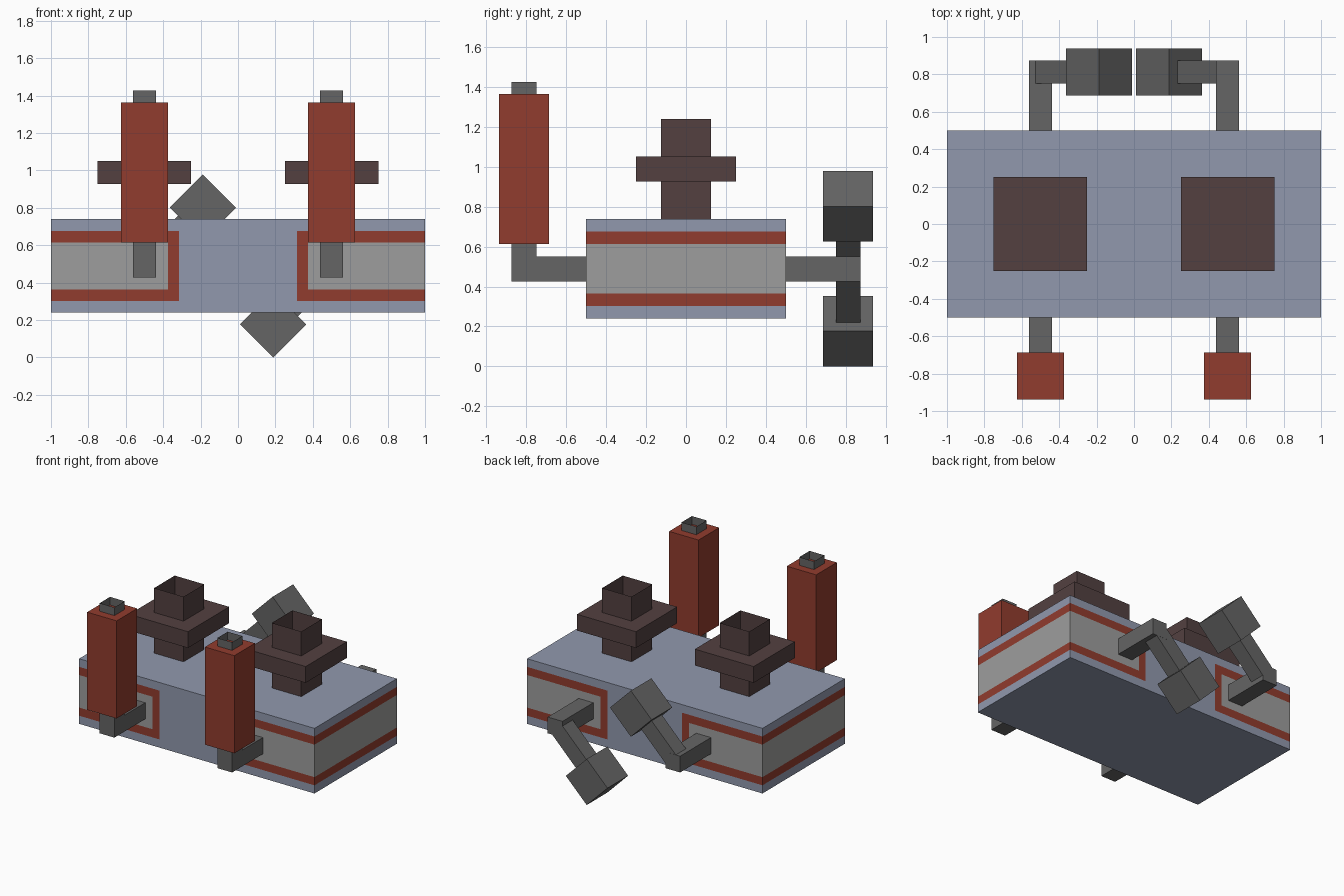
import bpy, bmesh, math
from mathutils import Matrix, Vector

if "Cube" in bpy.data.objects:
    bpy.data.objects.remove(bpy.data.objects["Cube"])

BASE = 0.239            # underside of the main body
MID = BASE + 0.25       # height of the side pipes


def material(name, rgb):
    m = bpy.data.materials.new(name)
    lin = [((c / 255 + 0.055) / 1.055) ** 2.4 for c in rgb]
    m.diffuse_color = (*lin, 1)
    m.use_nodes = True
    m.node_tree.nodes["Principled BSDF"].inputs["Base Color"].default_value = m.diffuse_color
    return m


BLUE = material("blue grey", (145, 153, 174))
RED = material("brick red", (145, 60, 46))
LIGHT = material("light grey", (158, 158, 157))
DARK = material("dark grey", (101, 101, 101))
BROWN = material("dark brown", (83, 64, 64))


def add_object(name, bm, *mats):
    me = bpy.data.meshes.new(name)
    bm.to_mesh(me)
    bm.free()
    for m in mats:
        me.materials.append(m)
    ob = bpy.data.objects.new(name, me)
    bpy.context.collection.objects.link(ob)
    return ob


def box(name, lo, hi, mat, open_ends=False, matrix=Matrix()):
    """Box between two corners; open_ends leaves off the top and bottom."""
    lo, hi = Vector(lo), Vector(hi)
    bm = bmesh.new()
    bmesh.ops.create_cube(bm, size=1)
    if open_ends:
        caps = [f for f in bm.faces if abs(f.normal.z) > 0.5]
        bmesh.ops.delete(bm, geom=caps, context='FACES_ONLY')
    place = Matrix.Translation((lo + hi) / 2) @ Matrix.Diagonal((*(hi - lo), 1))
    bm.transform(matrix @ place)
    return add_object(name, bm, mat)


# Main body, cut along the edges of the painted panels
bm = bmesh.new()
bmesh.ops.create_cube(bm, size=1)
bm.transform(Matrix.Translation((0, 0, MID)) @ Matrix.Diagonal((2, 1, 0.5, 1)))
cuts = [((x, 0, 0), (1, 0, 0)) for x in (-0.375, -0.315, 0.315, 0.375)]
cuts += [((0, 0, MID + z), (0, 0, 1)) for z in (-0.1875, -0.125, 0.125, 0.1875)]
for co, no in cuts:
    geom = bm.verts[:] + bm.edges[:] + bm.faces[:]
    bmesh.ops.bisect_plane(bm, geom=geom, plane_co=co, plane_no=no)
bm.normal_update()
for f in bm.faces:
    c = f.calc_center_median()
    x, z = abs(c.x), abs(c.z - MID)
    if abs(f.normal.z) > 0.5 or x < 0.315 or z > 0.1875:
        f.material_index = 0
    elif x < 0.375 or z > 0.125:
        f.material_index = 1
    else:
        f.material_index = 2
add_object("body", bm, BLUE, RED, LIGHT)

for side, s in (("left", -1), ("right", 1)):
    cx = 0.5 * s
    r = 0.0625

    # Top chimney with its square collar
    box(f"{side}_chimney", (cx - 0.125, -0.125, BASE + 0.5),
        (cx + 0.125, 0.125, BASE + 1.0), BROWN, open_ends=True)
    box(f"{side}_collar", (cx - 0.25, -0.25, BASE + 0.6875),
        (cx + 0.25, 0.25, BASE + 0.8125), BROWN)

    # Front upright pipe with red sleeve
    box(f"{side}_front_arm", (cx - r, -0.875, MID - r), (cx + r, -0.5, MID + r), DARK)
    box(f"{side}_front_pipe", (cx - r, -0.875, MID + r),
        (cx + r, -0.75, BASE + 1.1875), DARK, open_ends=True)
    box(f"{side}_sleeve", (cx - 0.125, -0.9375, BASE + 0.375),
        (cx + 0.125, -0.6875, BASE + 1.125), RED)

    # Back arm, then a slanted pipe ending in a block (left up, right down)
    box(f"{side}_back_arm", (cx - r, 0.5, MID - r), (cx + r, 0.875, MID + r), DARK)
    turn = math.radians(45 if s < 0 else -135)
    slant = Matrix.Translation((cx, 0.8125, MID)) @ Matrix.Rotation(turn, 4, 'Y')
    reach = 0.3125 * math.sqrt(2)
    box(f"{side}_slanted_pipe", (-r, -r + 0.001, 0), (r, r - 0.001, reach - 0.12),
        DARK, matrix=slant)
    box(f"{side}_end_block", (-0.125, -0.125, reach - 0.125),
        (0.125, 0.125, reach + 0.125), DARK, matrix=slant)
